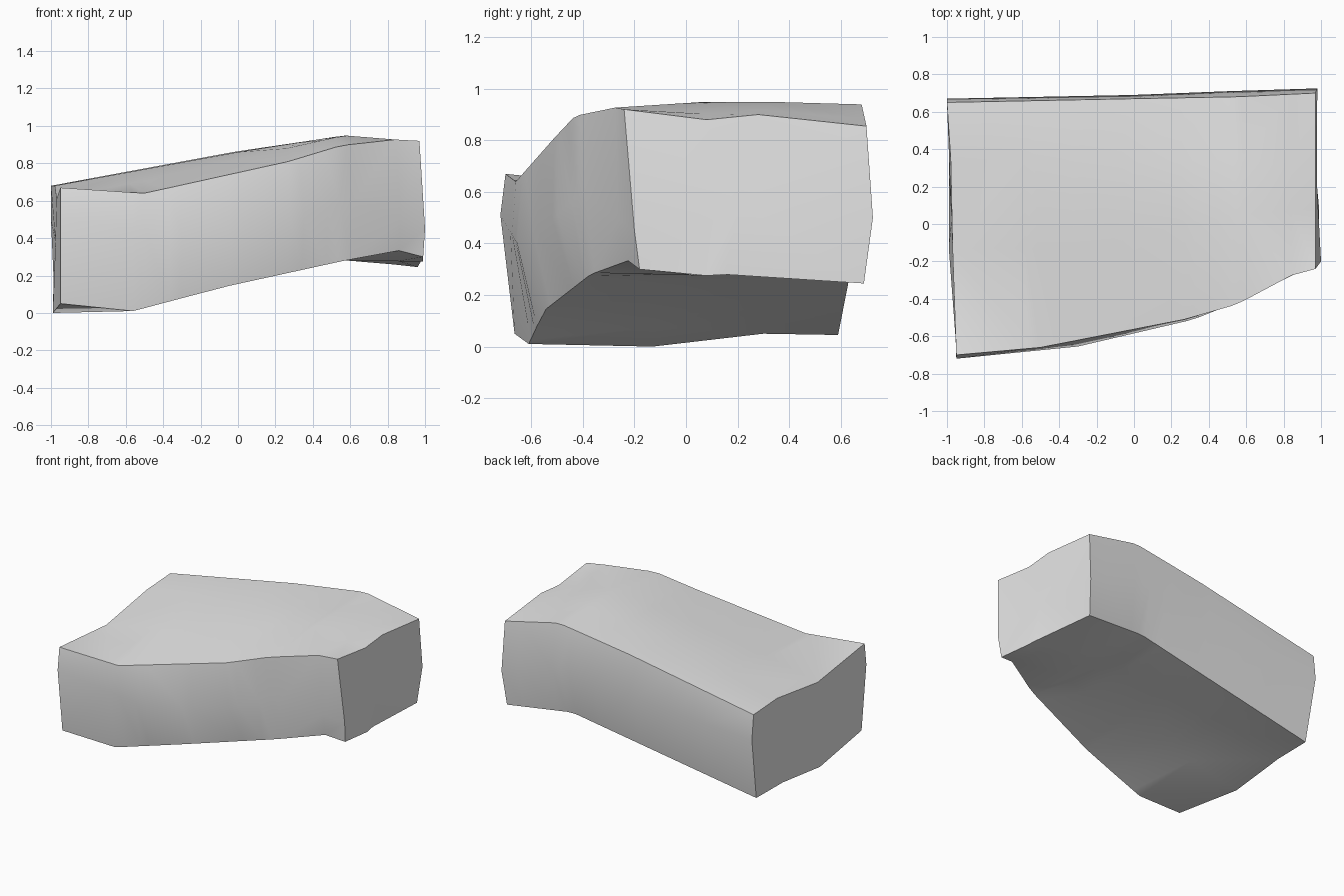
import bpy
import bmesh
from mathutils import Vector

# Remove the default object only
default = bpy.data.objects.get("Cube")
if default:
    bpy.data.objects.remove(default, do_unlink=True)


def make_material(name, value):
    mat = bpy.data.materials.new(name)
    mat.use_nodes = True
    colour = (value, value, value, 1)
    mat.diffuse_color = colour
    shader = mat.node_tree.nodes["Principled BSDF"]
    shader.inputs["Base Color"].default_value = colour
    return mat


# Long rails of the slab, each running from the low end to the high end
front_top = [(-.95, -.70, .67), (-.5, -.66, .64), (.27, -.51, .81),
             (.55, -.43, .895), (.87, -.26, .93), (.97, -.24, .92)]
top_fore = [(-.97, -.13, .61), (-.4, -.13, .73), (.57, .05, .95), (.97, .08, .88)]
top_aft = [(-.98, .35, .68), (0, .33, .86), (.57, .35, .95), (.97, .28, .9)]
back_top = [(-1, .65, .68), (0, .67, .865), (.55, .68, .945), (.97, .7, .855)]
back_middle = [(-1, .67, .5), (0, .69, .57), (.5, .71, .65), (.98, .725, .5)]
back_bottom = [(-.98, .59, .045), (.47, .64, .3), (.96, .69, .245)]
bottom_aft = [(-.99, .3, .05), (.5, .25, .28), (.98, .15, .28)]
bottom_fore = [(-.99, -.13, 0), (.5, -.1, .28), (.99, .08, .275)]
front_bottom = [(-.95, -.665, .05), (-.56, -.61, .01), (-.07, -.55, .14),
                (.57, -.37, .28), (.87, -.22, .335), (.99, -.18, .3)]
front_middle = [(-.95, -.72, .51), (-.3, -.655, .4), (.32, -.51, .5),
                (.57, -.41, .6), (1, -.2, .45)]
rails = [front_top, top_fore, top_aft, back_top, back_middle,
         back_bottom, bottom_aft, bottom_fore, front_bottom, front_middle]


def fraction(rail, x):
    return (x - rail[0][0]) / (rail[-1][0] - rail[0][0])


def point_on(rail, u):
    """Point at fraction u of the rail's length in x."""
    for a, b in zip(rail, rail[1:]):
        start, end = fraction(rail, a[0]), fraction(rail, b[0])
        if u <= end or b is rail[-1]:
            return Vector(a).lerp(Vector(b), (u - start) / (end - start))


def build_rock_slab(name, material):
    # Cross-sections wherever some rail bends
    stations = sorted({round(fraction(r, p[0]) * 30) / 30 for r in rails for p in r})
    bm = bmesh.new()
    rings = [[bm.verts.new(point_on(r, u)) for r in rails] for u in stations]
    count = len(rails)

    # Skin between neighbouring sections
    for a, b in zip(rings, rings[1:]):
        for i in range(count):
            j = (i + 1) % count
            bm.faces.new((a[i], a[j], b[j], b[i]))

    # Broken end faces, fanned around their middles
    for ring in (rings[0], rings[-1]):
        centre = bm.verts.new(sum((v.co for v in ring), Vector()) / count)
        for i in range(count):
            bm.faces.new((ring[i], ring[(i + 1) % count], centre))

    bmesh.ops.triangulate(bm, faces=bm.faces[:])
    bmesh.ops.recalc_face_normals(bm, faces=bm.faces[:])
    mesh = bpy.data.meshes.new(name)
    bm.to_mesh(mesh)
    bm.free()
    mesh.materials.append(material)
    obj = bpy.data.objects.new(name, mesh)
    bpy.context.collection.objects.link(obj)

    # Smooth faces with crisp outer edges
    bpy.ops.object.select_all(action="DESELECT")
    obj.select_set(True)
    bpy.context.view_layer.objects.active = obj
    bpy.ops.object.shade_smooth_by_angle()
    return obj


build_rock_slab("rock_slab", make_material("pale_grey_stone", .8))
